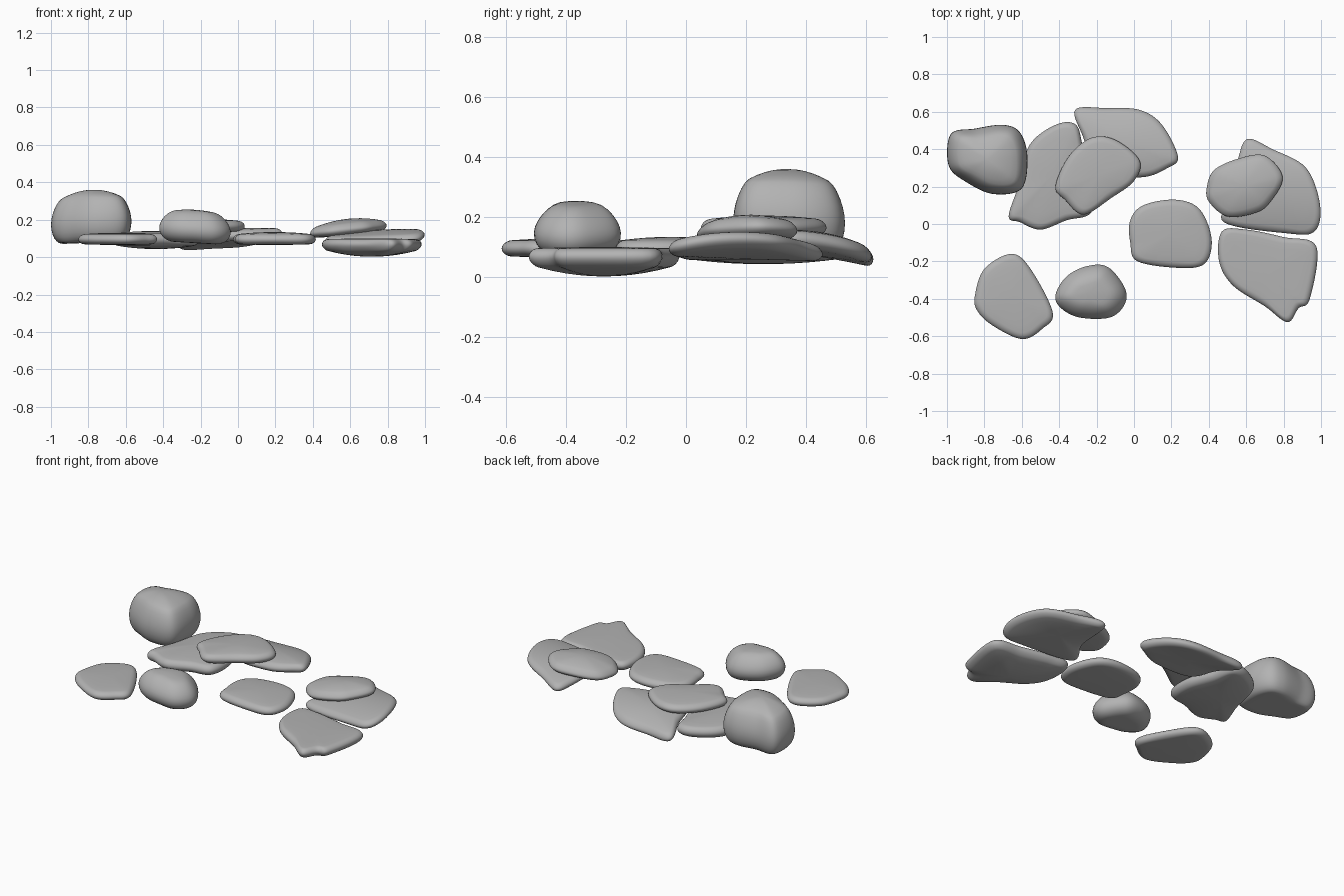
import bpy, bmesh, math
from mathutils import Vector

grey = bpy.data.materials.new("stone_grey")
grey.diffuse_color = (0.45, 0.45, 0.45, 1)


def smooth_outline(pts, n=8):
    """Closed Catmull-Rom curve through a few plan-view points."""
    p = [Vector(q) for q in pts]
    out = []
    for i in range(len(p)):
        a, b, c, d = p[i - 1], p[i], p[(i + 1) % len(p)], p[(i + 2) % len(p)]
        for k in range(n):
            t = k / n
            out.append(0.5 * (2 * b + (c - a) * t + (2 * a - 5 * b + 4 * c - d) * t * t
                              + (3 * b - a - 3 * c + d) * t ** 3))
    return out


def stone(name, pts, z0, z1, r=0.035, dome=0.01, belly=0.01, tilt=(0, 0), arch=0.0, taper=0.0):
    """Rounded stone: plan outline, rim heights, edge radius, bulges, tilt, arch along y."""
    rim = smooth_outline(pts)
    xs, ys = [p.x for p in rim], [p.y for p in rim]
    c = Vector(((min(xs) + max(xs)) / 2, (min(ys) + max(ys)) / 2))
    half_y = (max(ys) - min(ys)) / 2
    mid, h = (z0 + z1) / 2, (z1 - z0) / 2
    # profile from top to bottom: (inner fraction, rim angle)
    top = [(f, math.pi / 2) for f in (0.2, 0.4, 0.6, 0.8)]
    edge = [(1, math.pi / 2 - math.pi * k / 12) for k in range(13)]
    prof = top + edge + [(f, -a) for f, a in reversed(top)]

    def place(q, s, up):
        z = mid + h * up + (dome if up > 0 else belly) * up * (1 - s * s)
        z += tilt[0] * (q.x - c.x) + tilt[1] * (q.y - c.y)
        z += arch * (1 - ((q.y - c.y) / half_y) ** 2)
        q = c + (q - c) * (1 + taper * up)
        return (q.x, q.y, z)

    bm = bmesh.new()
    rings = []
    for f, a in prof:
        ring = []
        for p in rim:
            d = p - c
            s = f * (1 - r / d.length * (1 - math.cos(a)))
            ring.append(bm.verts.new(place(c + d * s, s, math.sin(a))))
        rings.append(ring)
    n = len(rim)
    for u, v in zip(rings, rings[1:]):
        for i in range(n):
            j = (i + 1) % n
            bm.faces.new((u[i], v[i], v[j], u[j]))
    for ring, up in ((rings[0], 1), (rings[-1], -1)):
        tip = bm.verts.new(place(c, 0, up))
        for i in range(n):
            bm.faces.new((tip, ring[i], ring[(i + 1) % n]))
    bmesh.ops.recalc_face_normals(bm, faces=bm.faces)
    for face in bm.faces:
        face.smooth = True
    me = bpy.data.meshes.new(name)
    bm.to_mesh(me)
    bm.free()
    me.materials.append(grey)
    ob = bpy.data.objects.new(name, me)
    bpy.context.collection.objects.link(ob)


# Boulders
stone("large_boulder", [(-0.98, 0.48), (-0.85, 0.51), (-0.70, 0.53), (-0.61, 0.49), (-0.57, 0.36),
                        (-0.60, 0.19), (-0.75, 0.16), (-0.89, 0.22), (-0.99, 0.31)],
      0.08, 0.285, r=0.06, dome=0.075, belly=0.0, tilt=(0.04, -0.03))
stone("small_boulder", [(-0.42, -0.38), (-0.36, -0.28), (-0.25, -0.225), (-0.14, -0.23), (-0.05, -0.34),
                        (-0.05, -0.43), (-0.13, -0.50), (-0.29, -0.50), (-0.39, -0.45)],
      0.075, 0.225, r=0.085, dome=0.028, belly=0.0, tilt=(-0.06, 0), taper=-0.03)

# Back-left group of slabs
stone("back_left_slab", [(-0.67, 0.04), (-0.62, 0.20), (-0.56, 0.42), (-0.42, 0.53), (-0.31, 0.53),
                         (-0.27, 0.40), (-0.21, 0.22), (-0.23, 0.06), (-0.36, 0.02), (-0.50, -0.03),
                         (-0.61, 0.01)], 0.065, 0.125, dome=0.015, belly=0.022)
stone("back_slab", [(-0.315, 0.61), (-0.15, 0.62), (0.03, 0.61), (0.15, 0.53), (0.235, 0.36),
                    (0.18, 0.30), (0.04, 0.25), (-0.20, 0.28), (-0.27, 0.46)],
      0.065, 0.115, dome=0.015, belly=0.015, tilt=(0.04, -0.12), arch=0.02)
stone("stacked_left_slab", [(-0.42, 0.20), (-0.35, 0.36), (-0.23, 0.46), (-0.10, 0.45), (0.03, 0.34),
                            (0.0, 0.23), (-0.12, 0.14), (-0.27, 0.05), (-0.37, 0.13)],
      0.14, 0.19, dome=0.015, belly=0.01)

# Stepping slabs
stone("centre_slab", [(-0.02, 0.02), (0.05, 0.10), (0.22, 0.13), (0.35, 0.08), (0.415, -0.08),
                      (0.38, -0.21), (0.25, -0.235), (0.02, -0.20), (-0.02, -0.10)],
      0.07, 0.12, dome=0.014, belly=0.005)
stone("front_left_slab", [(-0.85, -0.38), (-0.80, -0.24), (-0.66, -0.16), (-0.56, -0.23), (-0.435, -0.47),
                          (-0.49, -0.56), (-0.60, -0.615), (-0.76, -0.54), (-0.84, -0.46)],
      0.07, 0.12, dome=0.01, belly=0.005)
stone("front_right_slab", [(0.47, -0.04), (0.455, -0.20), (0.53, -0.33), (0.70, -0.44), (0.82, -0.525),
                           (0.88, -0.45), (0.94, -0.40), (0.975, -0.12), (0.80, -0.07), (0.60, -0.03)],
      0.042, 0.095, dome=0.005, belly=0.04)

# Right group of slabs
stone("right_slab", [(0.61, 0.455), (0.74, 0.40), (0.92, 0.30), (0.995, 0.10), (0.965, -0.04),
                     (0.82, -0.05), (0.48, 0.01), (0.53, 0.16), (0.56, 0.36)],
      0.06, 0.105, dome=0.01, belly=0.03, tilt=(0.06, 0), arch=0.03)
stone("stacked_right_slab", [(0.39, 0.20), (0.43, 0.29), (0.56, 0.35), (0.70, 0.365), (0.795, 0.25),
                             (0.73, 0.12), (0.65, 0.06), (0.50, 0.04), (0.40, 0.12)],
      0.125, 0.17, dome=0.035, belly=0.01, tilt=(0.10, 0))
